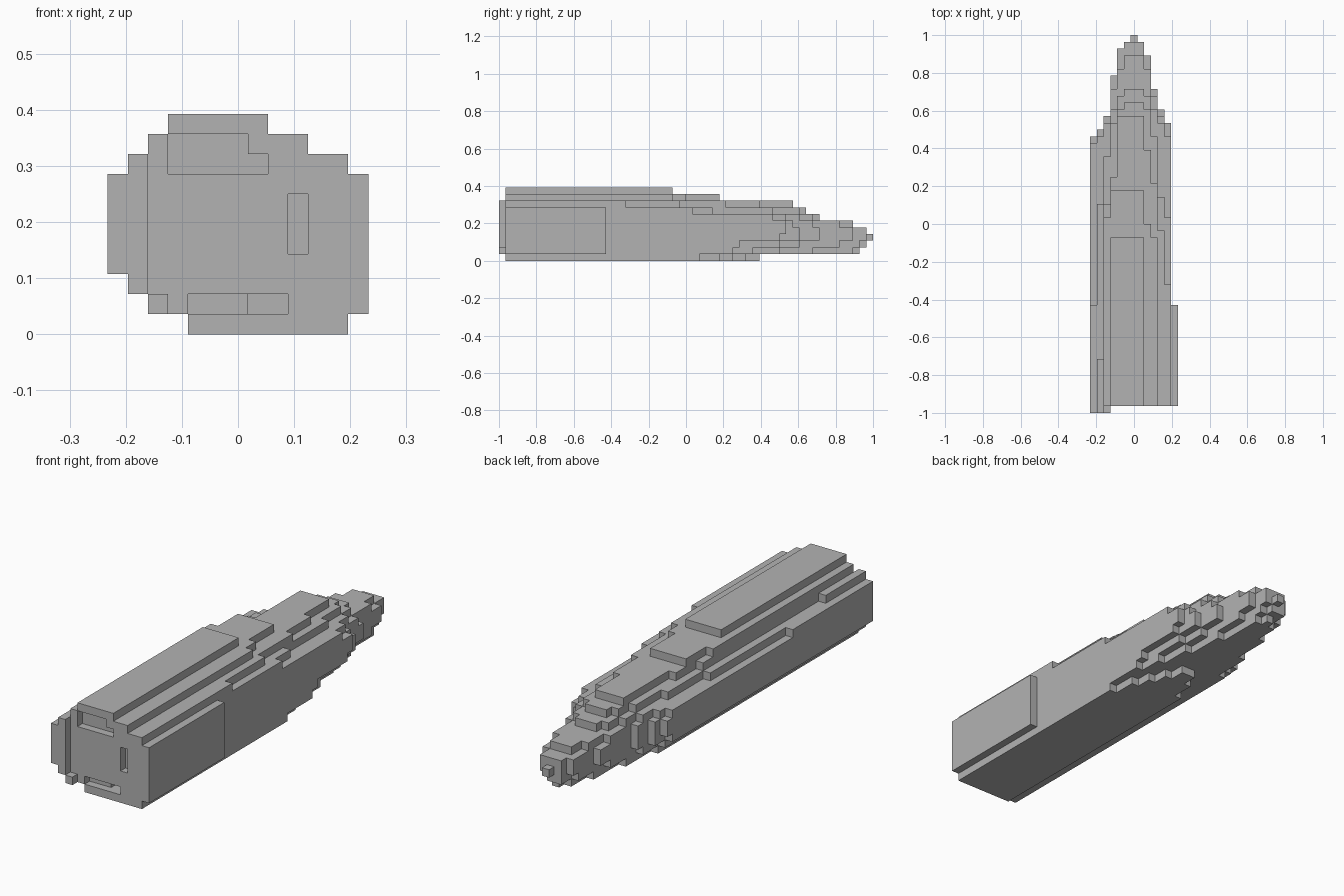
import bpy
import bmesh
from mathutils import Vector

cube = bpy.data.objects.get("Cube")
if cube:
    bpy.data.objects.remove(cube, do_unlink=True)

UNIT = 2 / 56                       # edge length of one block
ORIGIN = Vector((-6.5, -28, 0))     # grid corner, in blocks

grey = bpy.data.materials.new("plain grey")
grey.use_nodes = True
GREY = (0.448, 0.448, 0.448, 1)
grey.diffuse_color = GREY
grey.node_tree.nodes["Principled BSDF"].inputs["Base Color"].default_value = GREY


def box_cells(x0, x1, y0, y1, z0, z1):
    """All grid cells inside a box."""
    return {(x, y, z) for x in range(x0, x1)
            for y in range(y0, y1) for z in range(z0, z1)}


def layer(level, first, *ends):
    """One horizontal layer: neighbouring rows, each with its own rear end."""
    cells = set()
    for i, end in enumerate(ends):
        cells |= box_cells(first + i, first + i + 1, 1, end, level, level + 1)
    return cells


def build_blocks(name, cells):
    """Make a mesh of the outer block faces, merging flat regions."""
    bm = bmesh.new()
    verts = {}

    def corner(p):
        key = tuple(p)
        if key not in verts:
            verts[key] = bm.verts.new((Vector(key) + ORIGIN) * UNIT)
        return verts[key]

    for cell in sorted(cells):
        for axis in range(3):
            u, v = (axis + 1) % 3, (axis + 2) % 3
            for side in (0, 1):
                neighbour = list(cell)
                neighbour[axis] += 2 * side - 1
                if tuple(neighbour) in cells:
                    continue
                loop = []
                for du, dv in ((0, 0), (1, 0), (1, 1), (0, 1)):
                    p = list(cell)
                    p[axis] += side
                    p[u] += du
                    p[v] += dv
                    loop.append(corner(p))
                bm.faces.new(loop if side else loop[::-1])
    mesh = bpy.data.meshes.new(name)
    bm.to_mesh(mesh)
    bm.free()
    mesh.materials.append(grey)
    obj = bpy.data.objects.new(name, mesh)
    bpy.context.collection.objects.link(obj)
    return obj


# Stepped hull tapering to the rear tip, from the keel upwards
hull = layer(0, 4, 34, 37, 39, 39, 37, 35, 33, 30)
hull |= layer(1, 2, 40, 45, 50, 53, 54, 53, 47, 42, 38, 35)
hull |= layer(2, 1, 40, 43, 48, 53, 55, 55, 54, 51, 45, 42, 36)
hull |= layer(3, 0, 40, 42, 44, 50, 54, 55, 56, 55, 53, 48, 45, 42)
hull |= layer(4, 0, 41, 42, 44, 50, 54, 55, 55, 55, 53, 48, 45, 43)
hull |= layer(5, 0, 41, 42, 44, 48, 51, 53, 53, 53, 51, 47, 44, 43)
hull |= layer(6, 0, 40, 41, 43, 45, 47, 48, 48, 48, 47, 45, 43, 41)
hull |= layer(7, 0, 16, 31, 38, 43, 45, 46, 46, 46, 45, 41, 32, 29)
hull |= layer(8, 1, 8, 31, 35, 44, 44, 44, 44, 39, 34, 27, 19)
hull |= layer(9, 2, 29, 33, 33, 33, 33, 33, 28, 26)

# Recesses in the front face
hull -= box_cells(3, 7, 1, 2, 8, 10) | box_cells(7, 8, 1, 2, 8, 9)
hull -= box_cells(9, 10, 1, 2, 4, 7)
hull -= box_cells(4, 7, 1, 2, 1, 2) | box_cells(7, 9, 1, 3, 1, 2)
build_blocks("hull", hull)

# Raised strip along the top
build_blocks("top_ridge", box_cells(3, 8, 1, 26, 10, 11))

# Plate on the left side
build_blocks("left_side_plate", box_cells(12, 13, 1, 16, 1, 8))

# Slab standing proud of the front face, and the single block below it
build_blocks("front_slab", box_cells(0, 1, 0, 1, 3, 8) | box_cells(1, 2, 0, 1, 2, 9))
build_blocks("front_block", box_cells(2, 3, 0, 1, 1, 2))
